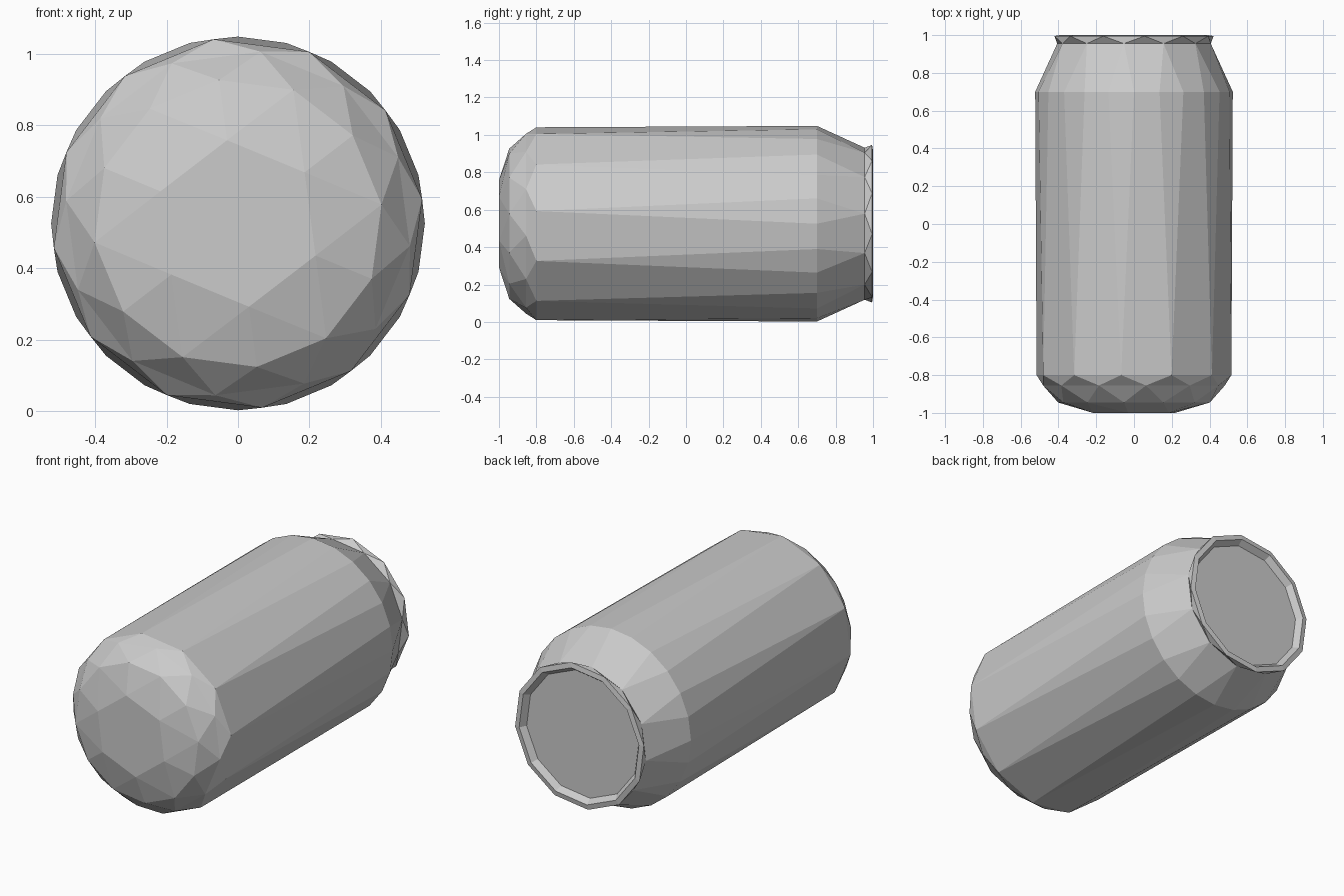
import bpy, bmesh
from math import sin, cos, pi, radians

if "Cube" in bpy.data.objects:
    bpy.data.objects.remove(bpy.data.objects["Cube"])

CENTRE_Z = 0.525


def lathe(name, rings, cap_first=False, cap_last=False):
    """Skin rings (y, radius, sides, phase degrees), triangulating by angle."""
    bm = bmesh.new()
    loops = []
    for y, r, n, phase in rings:
        angles = [(radians(phase) + 2 * pi * i / n) for i in range(n)]
        loops.append(([bm.verts.new((r * cos(a), y, CENTRE_Z + r * sin(a)))
                       for a in angles], angles))
    for (va, aa), (vb, ab) in zip(loops, loops[1:]):
        na, nb = len(va), len(vb)
        # start on the vertex of the second ring nearest the first ring's start
        s = min(range(nb), key=lambda k: 1 - cos(ab[k] - aa[0]))
        i = j = 0
        shift = (ab[s] - aa[0] + pi) % (2 * pi) - pi
        while i < na or j < nb:
            next_a = 2 * pi * (i + 1) / na
            next_b = shift + 2 * pi * (j + 1) / nb
            a, b = va[i % na], vb[(s + j) % nb]
            if j >= nb or (i < na and next_a <= next_b):
                bm.faces.new((a, b, va[(i + 1) % na]))
                i += 1
            else:
                bm.faces.new((a, b, vb[(s + j + 1) % nb]))
                j += 1
    if cap_first:
        bm.faces.new(loops[0][0])
    if cap_last:
        bm.faces.new(loops[-1][0])
    bmesh.ops.recalc_face_normals(bm, faces=bm.faces)
    bmesh.ops.dissolve_limit(bm, angle_limit=radians(0.5),
                             verts=bm.verts, edges=bm.edges)
    mesh = bpy.data.meshes.new(name)
    bm.to_mesh(mesh)
    bm.free()
    obj = bpy.data.objects.new(name, mesh)
    bpy.context.collection.objects.link(obj)
    return obj


# Can: faceted base, straight wall, tapered neck, flared rim and sunken lid
lathe("can_body", [
    (-1.0, 0.235, 6, 37.5),
    (-0.945, 0.405, 12, 7.5),
    (-0.855, 0.485, 12, 22.5),
    (-0.80, 0.52, 12, 7.5),
    (0.70, 0.523, 24, 0),
    (0.955, 0.41, 12, 7.5),
    (0.995, 0.425, 12, 22.5),
    (1.0, 0.395, 12, 22.5),
    (0.965, 0.37, 12, 22.5),
], cap_first=True, cap_last=True)
